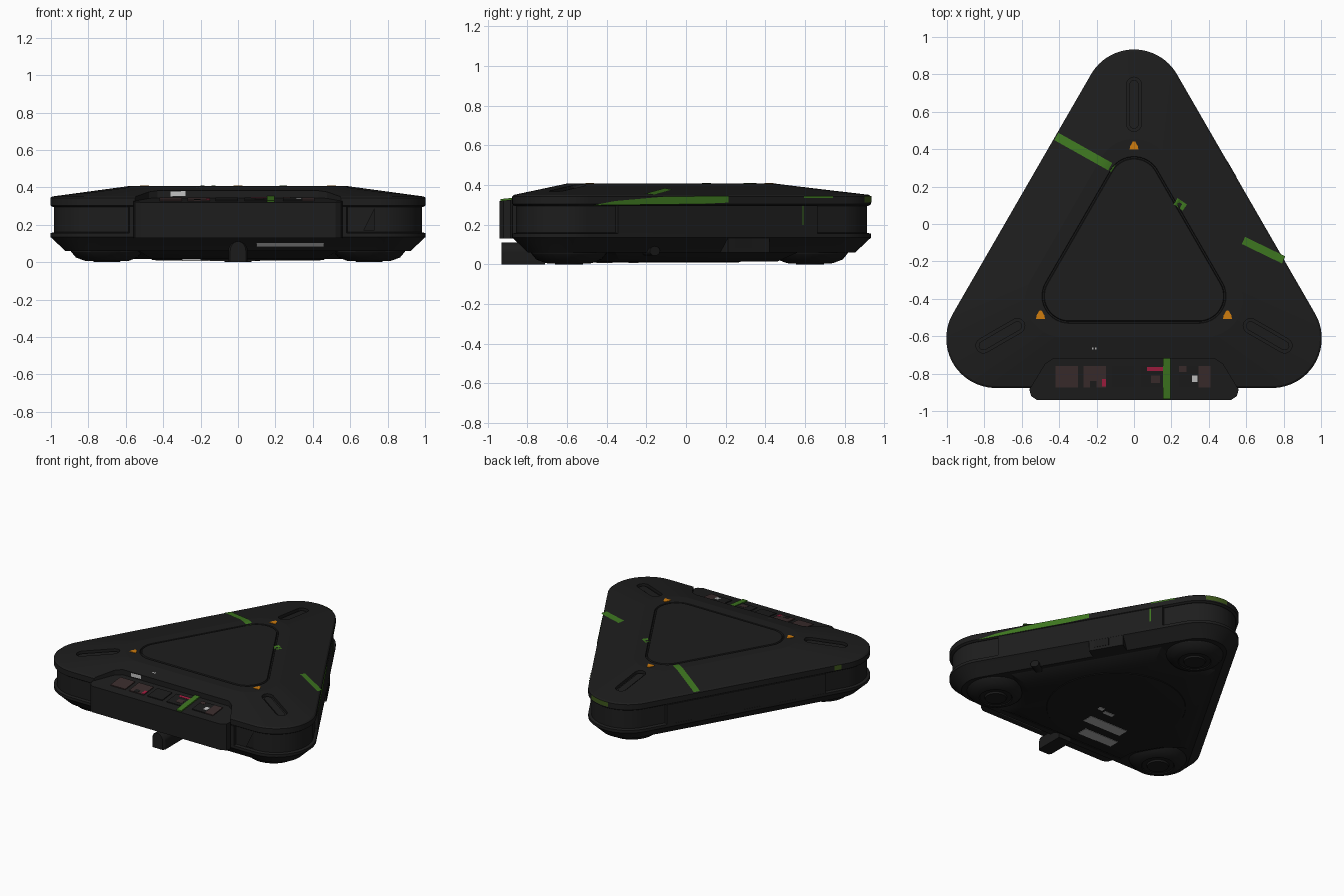
import bpy, bmesh, math
from mathutils import Vector
from mathutils.bvhtree import BVHTree

if "Cube" in bpy.data.objects:
    bpy.data.objects.remove(bpy.data.objects["Cube"])

CY = -0.185           # centre of the triangle on y


def material(name, r, g, b):
    m = bpy.data.materials.new(name)
    m.diffuse_color = (r, g, b, 1)
    m.use_nodes = True
    m.node_tree.nodes["Principled BSDF"].inputs["Base Color"].default_value = m.diffuse_color
    return m


BLACK = material("charcoal plastic", .0125, .0125, .0125)
DARK = material("dark rubber", .011, .011, .011)
GREEN = material("green stripe", .047, .18, .014)
OLIVE = material("olive patch", .05, .1, .012)
ORANGE = material("orange marker", .62, .2, .004)
BROWN = material("dull brown key", .042, .025, .025)
RED = material("crimson mark", .36, .012, .05)
WHITE = material("pale grey mark", .55, .55, .55)
GREY = material("label grey", .42, .42, .42)


def finish(name, bm, mat, angle=30):
    bmesh.ops.recalc_face_normals(bm, faces=bm.faces)
    me = bpy.data.meshes.new(name)
    bm.to_mesh(me)
    bm.free()
    ob = bpy.data.objects.new(name, me)
    bpy.context.collection.objects.link(ob)
    me.materials.append(mat)
    smooth(ob, angle)
    return ob


def smooth(ob, angle):
    bpy.ops.object.select_all(action='DESELECT')
    bpy.context.view_layer.objects.active = ob
    ob.select_set(True)
    bpy.ops.object.shade_smooth_by_angle(angle=math.radians(angle))


def loft(name, rings, mat, angle=30):
    bm = bmesh.new()
    rows = [[bm.verts.new(p) for p in ring] for ring in rings]
    n = len(rows[0])
    for a, b in zip(rows, rows[1:]):
        for i in range(n):
            bm.faces.new((a[i], a[(i + 1) % n], b[(i + 1) % n], b[i]))
    bm.faces.new(rows[0])
    bm.faces.new(rows[-1])
    return finish(name, bm, mat, angle)


def prism(name, pts, z0, z1, mat):
    """Upright prism; each height is a number or a function of x, y."""
    h = lambda z, x, y: z(x, y) if callable(z) else z
    return loft(name, [[(x, y, h(z, x, y)) for x, y in pts] for z in (z0, z1)], mat)


def plate(name, pts, mat):
    bm = bmesh.new()
    bm.faces.new([bm.verts.new(p) for p in pts])
    return finish(name, bm, mat)


def tri_ring(R, r, z, n=24):
    out = []
    for k in range(3):
        a = math.radians(90 + 120 * k)
        for i in range(n + 1):
            b = a + math.radians(-60 + 120 * i / n)
            out.append((R * math.cos(a) + r * math.cos(b), CY + R * math.sin(a) + r * math.sin(b), z))
    return out


def polar(deg, d, t, z=None):
    """Point d out from the centre along an angle, t sideways."""
    a = math.radians(deg)
    p = (d * math.cos(a) - t * math.sin(a), CY + d * math.sin(a) + t * math.cos(a))
    return p if z is None else (*p, z)


def lathe(name, x, y, profile, mat, n=32):
    return loft(name, [[(x + r * math.cos(2 * math.pi * i / n), y + r * math.sin(2 * math.pi * i / n), z)
                        for i in range(n)] for r, z in profile], mat)


def rect(x0, x1, y0, y1):
    return [(x0, y0), (x1, y0), (x1, y1), (x0, y1)]


def cut(ob, cutter):
    cutter.hide_render = True
    bpy.context.view_layer.objects.active = ob
    m = ob.modifiers.new("cut", 'BOOLEAN')
    m.object, m.solver = cutter, 'EXACT'
    bpy.ops.object.modifier_move_to_index(modifier="cut", index=0)
    bpy.ops.object.modifier_apply(modifier="cut")
    bpy.data.objects.remove(cutter)


# lower body with recessed band
R, r = .853, .265
loft("lower_body", [tri_ring(R, r + o, z) for o, z in
     ((-.08, .06), (-.012, .125), (0, .135), (0, .155), (-.02, .16), (-.02, .30))], BLACK)

# top shell with bevelled slope and grooved centre panel
shell = loft("top_shell", [tri_ring(R, r - .012, .296), tri_ring(R, r, .304), tri_ring(R, r, .343),
             tri_ring(R, r - .01, .351), tri_ring(.44, .2, .407), tri_ring(.40, .146, .407),
             tri_ring(.40, .143, .398), tri_ring(.40, .136, .398), tri_ring(.40, .132, .408)], BLACK)


def capsule(deg, d, half, w, n=8):
    pts = []
    for s in (1, -1):
        for i in range(n + 1):
            b = math.radians(-90 + 180 * i / n)
            pts.append(polar(deg, d + s * (half + w * math.cos(b)), s * w * math.sin(b)))
    return pts


def slope(off):
    return lambda x, y: .402 - .12 * (math.hypot(x, y - CY) - .685) + off


for deg in (90, 210, 330):
    cut(shell, prism("slot_cutter", capsule(deg, .825, .105, .04), slope(-.022), .5, BLACK))
    prism("slot_insert", capsule(deg, .825, .105, .025), slope(-.03), slope(-.013), BLACK)

# front console, set into a notch in the shell
cut(shell, prism("console_cutter", [(-.43, -.72), (.43, -.72), (.475, -.75), (.56, -.89),
                                    (.56, -1.1), (-.56, -1.1), (-.56, -.89), (-.475, -.75)], .2, .5, BLACK))
smooth(shell, 6)
deck = lambda off: (lambda x, y: .32 + .11 * (y + .94) + off)
prism("front_console", [(-.43, -.72), (.43, -.72), (.475, -.75), (.56, -.885), (.55, -.92), (.52, -.94),
                        (-.52, -.94), (-.55, -.92), (-.56, -.885), (-.475, -.75)], .13, deck(0), BLACK)

# console keys
for x0, x1, mat in ((-.42, -.30, BROWN), (-.27, -.15, BROWN), (-.12, 0, DARK), (.035, .155, DARK),
                    (.24, .345, DARK), (.345, .41, BROWN)):
    prism("console_key", rect(x0, x1, -.875, -.76), deck(-.01), deck(.006), mat)
for x0, x1, y0, y1, mat in ((-.235, -.20, -.875, -.84, DARK), (.07, .155, -.785, -.765, RED),
                            (-.172, -.15, -.87, -.83, RED), (.31, .34, -.845, -.81, WHITE),
                            (.09, .14, -.85, -.81, BROWN), (.24, .28, -.79, -.76, BROWN)):
    prism("key_mark", rect(x0, x1, y0, y1), deck(.003), deck(.0075), mat)
prism("console_stripe", rect(.155, .195, -.935, -.72), deck(0), deck(.009), GREEN)
plate("console_tag", [(-.36, -.724, .352), (-.28, -.724, .355), (-.28, -.724, .38), (-.36, -.724, .377)], WHITE)

# straight side panels between the corner bands
for k in range(3):
    a = 30 + 120 * k
    prism("side_panel", [polar(a, .6, -.6), polar(a, .691, -.58), polar(a, .691, .58), polar(a, .6, .6)],
          .14, .298, BLACK)

# underside plate shaped around the feet, with centre disc
under = []
for c in (90, 210, 330):
    under += [(c, .648, -.203), (c, .6, -.1), (c, .6, .1), (c, .648, .203)]
loft("underside_plate", [[polar(c, d * s, t * s, z) for c, d, t in under]
                         for s, z in ((1.17, .065), (1.0, .016))], DARK)
lathe("underside_disc", 0, CY, [(.47, .03), (.46, .012), (.44, .01)], DARK, 48)

# stepped round feet
for c in (90, 210, 330):
    x, y = polar(c, .81, 0)
    lathe("foot", x, y, [(.195, .09), (.19, .055), (.165, .025), (.12, .008), (.11, .006), (.105, .012),
                         (.075, .012), (.07, 0), (.045, 0)], DARK)

# front stand with rounded top
arch = [(-.052, 0), (.052, 0)] + [(.052 * math.cos(math.radians(a)), .06 + .052 * math.sin(math.radians(a)))
                                 for a in range(0, 181, 20)]
loft("front_stand", [[(x * s, y, z) for x, z in arch] for y, s in ((-.93, .8), (-.915, 1), (-.71, 1))], DARK)

# socket block and round plug on the right side
prism("socket_block", [polar(30, .5, .06), polar(30, .691, .06), polar(30, .691, .30), polar(30, .5, .30)],
      .06, .155, BLACK)
prism("socket_opening", [polar(30, .65, .10), polar(30, .693, .10), polar(30, .693, .20), polar(30, .65, .20)],
      .08, .13, DARK)
loft("round_plug", [[polar(30, d, -.34 + .03 * math.cos(i * math.pi / 8), .068 + .024 * math.sin(i * math.pi / 8))
                     for i in range(16)] for d in (.56, .645)], DARK)

# dark notch on the front right band
plate("front_notch", [(.67, -.865, .17), (.73, -.865, .17), (.73, -.865, .29)], DARK)

# underside labels and front label
for x0, x1, y0, y1, m in ((-.25, .06, -.45, -.37, GREY), (-.30, -.02, -.60, -.52, GREY),
                          (-.05, .03, -.29, -.26, GREY), (.05, .09, -.27, -.24, WHITE)):
    prism("underside_label", rect(x0, x1, y0, y1), .007, .017, m)
plate("front_label", [polar(270, d, t, z) for d, t, z in
                      ((.643, .1, .08), (.643, .46, .08), (.663, .46, .102), (.663, .1, .102))], GREY)

# orange corner markers
for x, y in ((0, .417), (-.5, -.487), (.5, -.487)):
    prism("orange_marker", [(x - .024, y - .02), (x + .024, y - .02), (x + .02, y),
                            (x + .006, y + .024), (x - .006, y + .024), (x - .02, y)], .39, .41, ORANGE)

# painted stripes that follow the top shell
bm = bmesh.new()
bm.from_mesh(shell.data)
tree = BVHTree.FromBMesh(bm)
bm.free()


def stripe(name, a, b, w, mat, n=12):
    a, b = Vector((*a, 0)), Vector((*b, 0))
    d = (b - a).normalized()
    side = Vector((-d.y, d.x, 0)) * w / 2
    bm = bmesh.new()
    rows = []
    for i in range(n + 1):
        row = []
        for s in (-1, 1):
            p = a.lerp(b, i / n) + side * s
            hit = tree.ray_cast(Vector((p.x, p.y, 1)), Vector((0, 0, -1)))[0]
            row.append(bm.verts.new((p.x, p.y, (hit.z if hit and hit.z > .33 else .35) + .003)))
        rows.append(row)
    for p, q in zip(rows, rows[1:]):
        bm.faces.new((p[0], p[1], q[1], q[0]))
    finish(name, bm, mat)


stripe("top_stripe_left", (-.415, .468), (-.11, .297), .045, GREEN)
stripe("top_stripe_short", (.222, .122), (.272, .088), .04, GREEN)
stripe("top_stripe_right", (.585, -.088), (.80, -.192), .042, GREEN)
for x in (-.22, -.205):
    stripe("status_dot", (x, -.672), (x, -.66), .007, WHITE, 1)

# painted patches on the shell rim
for a, m, pts in ((30, GREEN, [(-.73, .298), (-.1, .305), (.06, .312), (.06, .345), (-.3, .343), (-.6, .32)]),
                  (30, GREEN, [(.50, .335), (.67, .335), (.67, .345), (.50, .345)]),
                  (30, GREEN, [(.49, .2), (.498, .2), (.498, .298), (.49, .298)]),
                  (150, OLIVE, [(.645, .31), (.695, .31), (.695, .345), (.645, .345)])):
    plate("rim_patch", [polar(a, .694, t, z) for t, z in pts], m)
bm = bmesh.new()
arc = [[bm.verts.new(((r + .002) * math.cos(math.radians(a)), CY + R + (r + .002) * math.sin(math.radians(a)), z))
        for z in (.312, .345)] for a in range(60, 96, 5)]
for p, q in zip(arc, arc[1:]):
    bm.faces.new((*p, q[1], q[0]))
finish("rear_rim_patch", bm, OLIVE)
